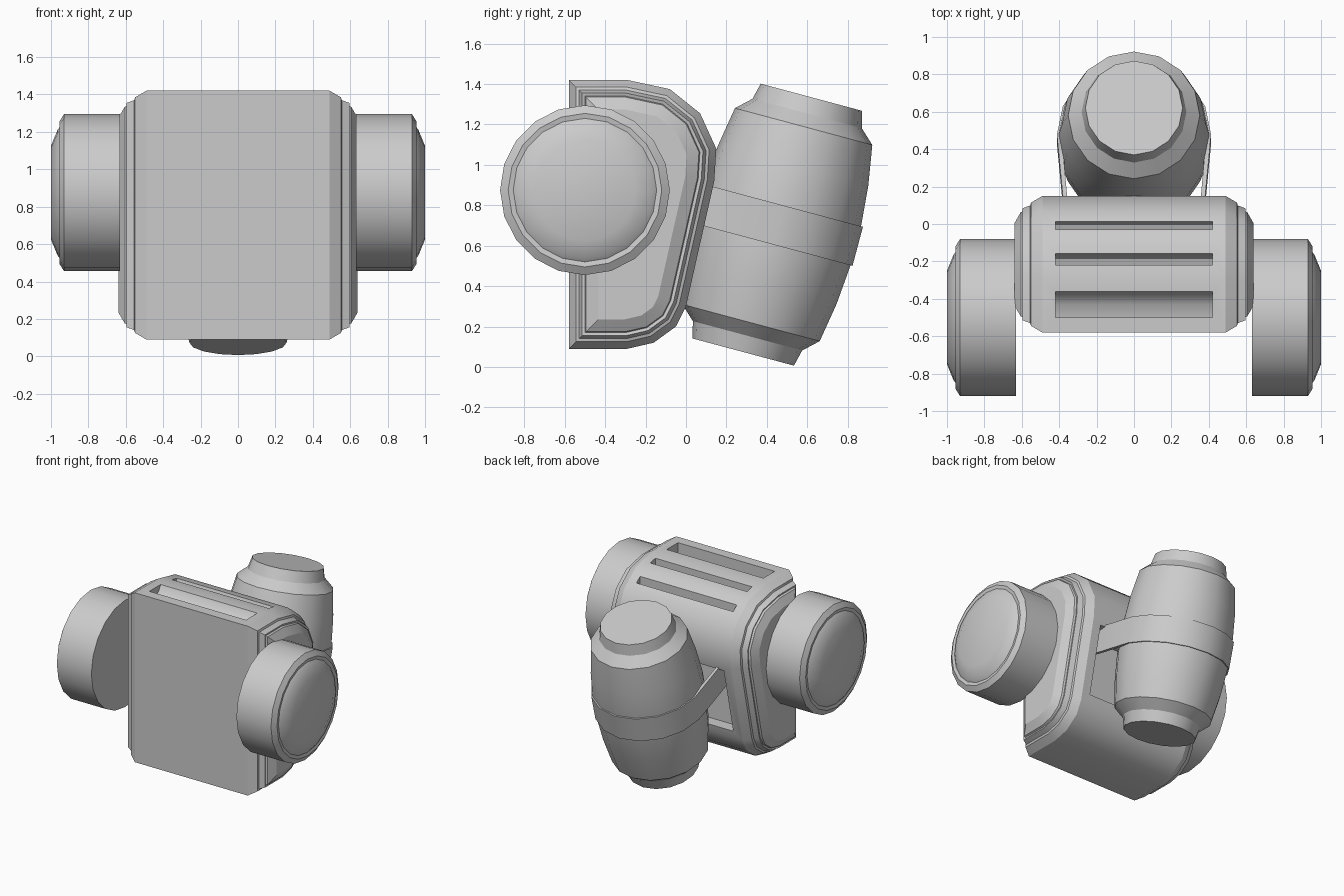
import bpy, bmesh, math
from mathutils import Vector, Matrix

cube = bpy.data.objects.get("Cube")
if cube:
    bpy.data.objects.remove(cube, do_unlink=True)

grey = bpy.data.materials.new("light_grey")
grey.use_nodes = True
colour = (0.6, 0.6, 0.6, 1)
grey.diffuse_color = colour
grey.node_tree.nodes["Principled BSDF"].inputs["Base Color"].default_value = colour


def loft(name, rings, closed=False):
    """Skin a list of equal point loops; cap both ends unless closed."""
    bm = bmesh.new()
    loops = [[bm.verts.new(p) for p in ring] for ring in rings]
    n = len(loops[0])
    pairs = list(zip(loops, loops[1:]))
    if closed:
        pairs.append((loops[-1], loops[0]))
    for a, b in pairs:
        for i in range(n):
            j = (i + 1) % n
            bm.faces.new((a[i], a[j], b[j], b[i]))
    if not closed:
        bm.faces.new(loops[0])
        bm.faces.new(loops[-1])
    bmesh.ops.recalc_face_normals(bm, faces=bm.faces)
    mesh = bpy.data.meshes.new(name)
    bm.to_mesh(mesh)
    bm.free()
    mesh.materials.append(grey)
    ob = bpy.data.objects.new(name, mesh)
    bpy.context.collection.objects.link(ob)
    return ob


def activate(ob):
    bpy.ops.object.select_all(action='DESELECT')
    ob.select_set(True)
    bpy.context.view_layer.objects.active = ob


def smooth(ob, angle=30):
    activate(ob)
    bpy.ops.object.shade_smooth_by_angle(angle=math.radians(angle))


def turned(name, profile, sides, matrix):
    """Solid of revolution from (height, radius) pairs."""
    turn = math.tau / sides
    rings = [[matrix @ Vector((r * math.cos(i * turn), r * math.sin(i * turn), h))
              for i in range(sides)] for h, r in profile]
    ob = loft(name, rings)
    smooth(ob)
    return ob


def inset(points, d):
    """Move every side of a clockwise outline inwards by d."""
    out = []
    for i, p in enumerate(points):
        p = Vector(p)
        e1 = (p - Vector(points[i - 1])).normalized()
        e2 = (Vector(points[(i + 1) % len(points)]) - p).normalized()
        n1, n2 = Vector((e1.y, -e1.x)), Vector((e2.y, -e2.x))
        out.append(p + (n1 + n2) * d / (1 + n1.dot(n2)))
    return out


def prism(name, outline, half_width):
    return loft(name, [[(x, y, z) for y, z in outline] for x in (-half_width, half_width)])


# Body: side outline lofted across x, with stepped and grooved side panels
outline = [(-0.58, 0.09), (-0.58, 1.42), (-0.29, 1.42), (-0.08, 1.375), (0.07, 1.255),
           (0.15, 1.08), (0.14, 0.92), (0.0, 0.3), (-0.05, 0.2), (-0.16, 0.12), (-0.29, 0.09)]
steps = [(0.49, 0), (0.55, 0.035), (0.555, 0.05), (0.595, 0.065), (0.59, 0.08),
         (0.605, 0.085), (0.64, 0.145)]
sections = [(-x, d) for x, d in reversed(steps)] + steps
body = loft("body", [[(x, p.x, p.y) for p in inset(outline, d)] for x, d in sections])

# Vent slots along the top, and the recess in the back that holds the bracket
cutters = []
for front, rear, top, deep in [(-0.5, -0.36, 1.42, 0.09), (-0.22, -0.155, 1.4, 0.07),
                               (-0.03, 0.02, 1.32, 0.06)]:
    w = rear - front
    cutters.append(prism("vent_cutter", [
        (front, top + 0.1), (front, top - deep), (front + w * 0.5, top - deep * 0.85),
        (front + w * 0.85, top - deep * 0.45), (rear, top), (rear, top + 0.1)], 0.42))
cutters.append(prism("recess_cutter",
                     [(-0.08, 0.36), (-0.08, 0.88), (0.3, 0.88), (0.3, 0.36)], 0.42))
activate(body)
for cutter in cutters:
    cutter.hide_render = True
    mod = body.modifiers.new("cut", 'BOOLEAN')
    mod.operation, mod.solver, mod.object = 'DIFFERENCE', 'EXACT', cutter
    bpy.ops.object.modifier_apply(modifier=mod.name)
    bpy.data.objects.remove(cutter, do_unlink=True)
smooth(body)

# Side drums with a stepped outer face
drum = [(0.63, 0.42), (0.93, 0.42), (0.955, 0.38), (0.95, 0.355), (0.965, 0.335), (1.0, 0.25)]
for side, sign in (("left", 1), ("right", -1)):
    place = Matrix.Translation((0, -0.5, 0.875)) @ Matrix.Rotation(sign * math.pi / 2, 4, 'Y')
    turned(side + "_drum", drum, 20, place)

# Tilted barrel behind the body
tilt = Matrix.Translation((0, 0.283, 0.074)) @ Matrix.Rotation(math.radians(-15), 4, 'X')
half = [(0, 0.26), (0.083, 0.28), (0.15, 0.352), (0.35, 0.385), (0.55, 0.402)]
length = 1.305
barrel = half + [(length - h, r) for h, r in reversed(half)]
turned("barrel", barrel, 16, tilt)

# Bracket: a band round the back of the barrel, with arms into the body
path = [(0.37, -0.5), (0.375, -0.4)]
path += [(0.412 * math.cos(a), 0.412 * math.sin(a))
         for a in (math.pi * i / 8 for i in range(9))]
path += [(-0.375, -0.4), (-0.37, -0.5)]
rings = []
for x, v in path:
    inner = x * 0.94, (v * 0.94 if v > 0 else v)
    rings.append([tilt @ Vector(p) for p in (
        (x, v, 0.552), (x, v, 0.752), (*inner, 0.752), (*inner, 0.552))])
smooth(loft("bracket", rings))
